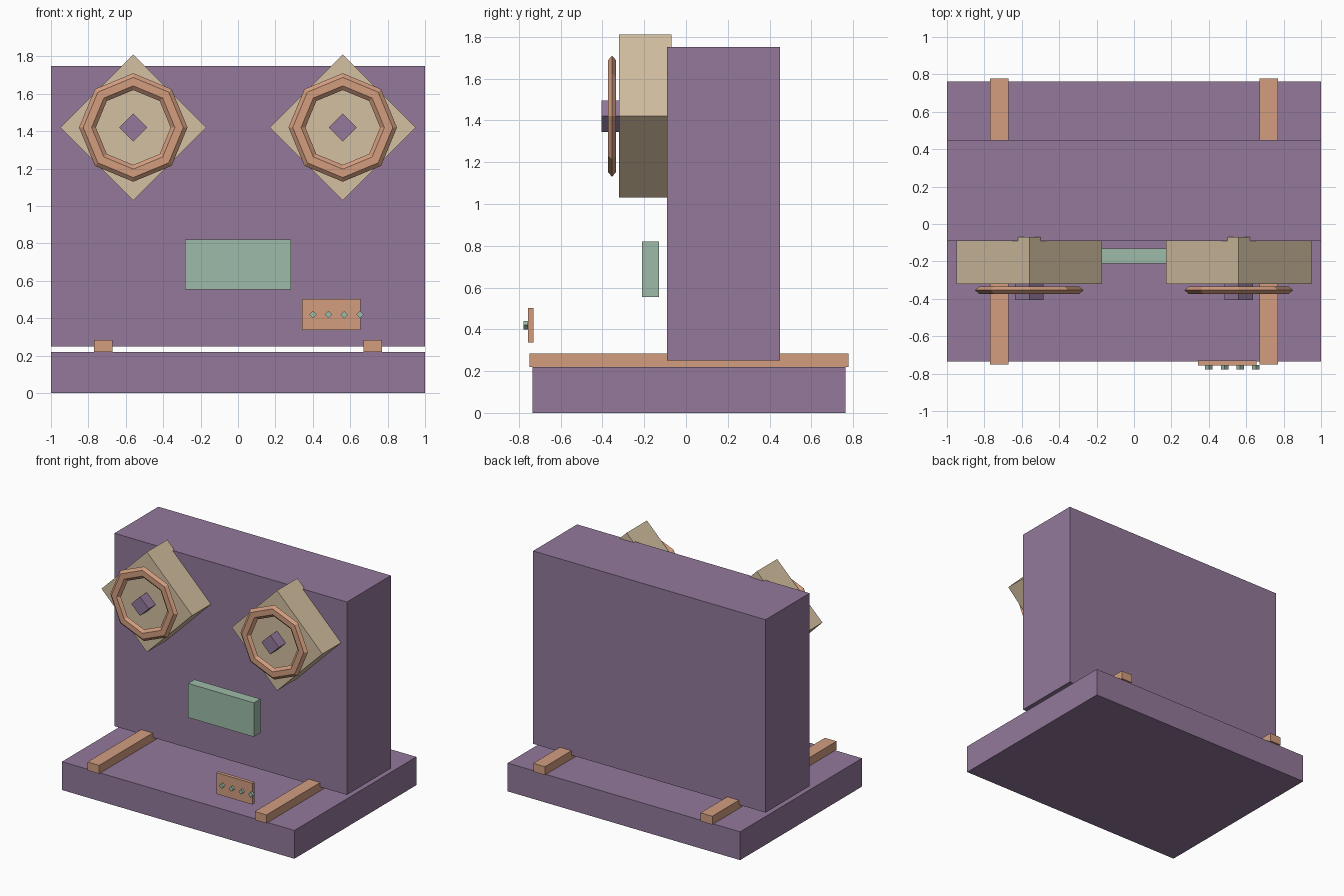
import bpy, bmesh, math
from mathutils import Matrix

if "Cube" in bpy.data.objects:
    bpy.data.objects.remove(bpy.data.objects["Cube"], do_unlink=True)


def make_material(name, rgb):
    lin = [((c / 255 + 0.055) / 1.055) ** 2.4 for c in rgb] + [1]
    mat = bpy.data.materials.new(name)
    mat.use_nodes = True
    mat.diffuse_color = lin
    bsdf = next(n for n in mat.node_tree.nodes if n.type == 'BSDF_PRINCIPLED')
    bsdf.inputs["Base Color"].default_value = lin
    return mat


purple = make_material("dusty purple", (147, 121, 155))
copper = make_material("copper", (210, 157, 127))
beige = make_material("beige", (212, 192, 161))
green = make_material("sage green", (158, 187, 168))


def finish(name, bm, mat):
    bmesh.ops.recalc_face_normals(bm, faces=bm.faces)
    mesh = bpy.data.meshes.new(name)
    bm.to_mesh(mesh)
    bm.free()
    mesh.materials.append(mat)
    obj = bpy.data.objects.new(name, mesh)
    bpy.context.scene.collection.objects.link(obj)
    return obj


def box(name, x, y, z, mat):
    """Box from (low, high) ranges on each axis."""
    bm = bmesh.new()
    bmesh.ops.create_cube(bm, size=1)
    for v in bm.verts:
        v.co = [sum(r) / 2 + c * (r[1] - r[0]) for c, r in zip(v.co, (x, y, z))]
    return finish(name, bm, mat)


def diamond(name, x, z, radius, y, mat):
    """Four-sided cylinder along y, standing on a corner."""
    bm = bmesh.new()
    bmesh.ops.create_cone(bm, cap_ends=True, segments=4, radius1=radius,
                          radius2=radius, depth=y[1] - y[0])
    # Turn the corners onto the x and z axes
    v = bm.verts[:][0].co
    turn = Matrix.Rotation(-math.atan2(v.y, v.x), 4, 'Z')
    tip = Matrix.Rotation(math.pi / 2, 4, 'X')
    bm.transform(Matrix.Translation((x, sum(y) / 2, z)) @ tip @ turn)
    return finish(name, bm, mat)


def ring(name, x, y, z, major, minor, mat, sides=8, section=6):
    """Octagonal ring with a flattened six-sided section."""
    bm = bmesh.new()
    loops = []
    for i in range(sides):
        a = math.tau * i / sides
        loop = []
        for j in range(section):
            b = math.tau * j / section
            r = major + minor * math.cos(b)
            loop.append(bm.verts.new((x + r * math.cos(a),
                                      y + minor * math.sin(b) / 2,
                                      z + r * math.sin(a))))
        loops.append(loop)
    for i in range(sides):
        p, q = loops[i], loops[(i + 1) % sides]
        for j in range(section):
            k = (j + 1) % section
            bm.faces.new((p[j], p[k], q[k], q[j]))
    return finish(name, bm, mat)


# Main masses
box("base", (-1, 1), (-0.735, 0.763), (0, 0.22), purple)
box("body", (-1, 1), (-0.09, 0.45), (0.25, 1.75), purple)

# Paired rails, drums, rings and knobs
for side, s in (("left", 1), ("right", -1)):
    cx = 0.56 * s
    box(side + "_rail", (0.72 * s - 0.05, 0.72 * s + 0.05), (-0.75, 0.777), (0.22, 0.285), copper)
    diamond(side + "_drum", cx, 1.42, 0.39, (-0.32, -0.07), beige)
    ring(side + "_ring", cx, -0.354, 1.42, 0.245, 0.045, copper)
    diamond(side + "_knob", cx, 1.42, 0.075, (-0.405, -0.31), purple)

# Floating display and control panel
box("display", (-0.283, 0.283), (-0.21, -0.13), (0.555, 0.82), green)
box("control_panel", (0.343, 0.655), (-0.757, -0.73), (0.337, 0.503), copper)
for i in range(4):
    diamond(f"button_{i + 1}", 0.4 + 0.084 * i, 0.42, 0.02, (-0.777, -0.755), green)
